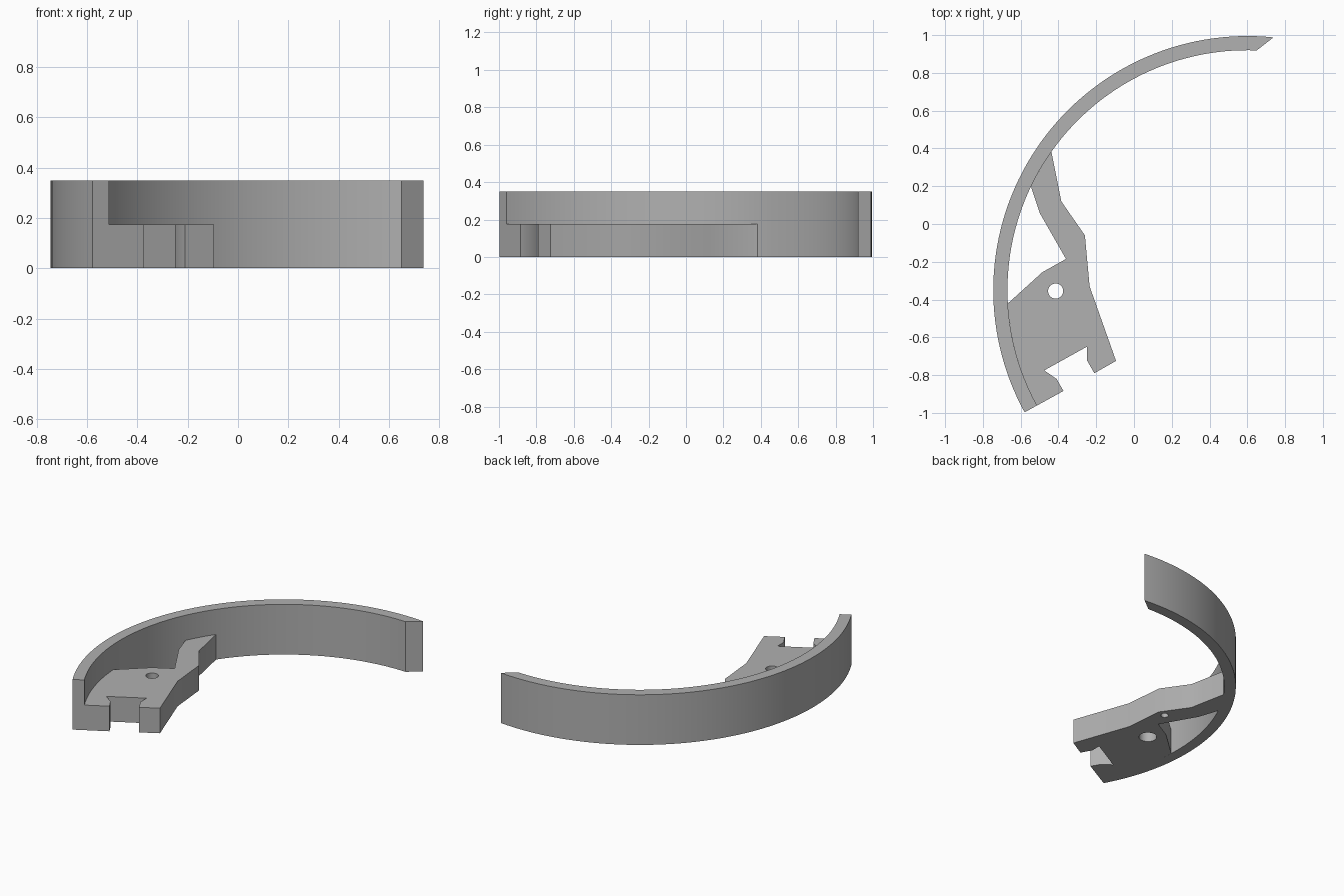
import bpy, bmesh, math
from mathutils import Vector

if "Cube" in bpy.data.objects:
    bpy.data.objects.remove(bpy.data.objects["Cube"])

CENTRE = Vector((0.6, -0.35))
OUTER, INNER = 1.345, 1.27
HEIGHT, PLATE_TOP = 0.35, 0.175
FOOT = 208.75  # angle of the band's front end

grey = bpy.data.materials.new("plain_grey")
grey.use_nodes = True
colour = (0.44, 0.44, 0.44, 1)
grey.diffuse_color = colour
grey.node_tree.nodes["Principled BSDF"].inputs["Base Color"].default_value = colour


def polar(radius, degrees):
    a = math.radians(degrees)
    return CENTRE + radius * Vector((math.cos(a), math.sin(a)))


def arc(radius, start, end, steps):
    return [polar(radius, start + (end - start) * i / steps) for i in range(steps + 1)]


def extrude_outline(name, points, top):
    bm = bmesh.new()
    face = bm.faces.new([bm.verts.new((p[0], p[1], 0)) for p in points])
    out = bmesh.ops.extrude_face_region(bm, geom=[face])
    moved = [v for v in out["geom"] if isinstance(v, bmesh.types.BMVert)]
    bmesh.ops.translate(bm, verts=moved, vec=(0, 0, top))
    bmesh.ops.recalc_face_normals(bm, faces=bm.faces)
    mesh = bpy.data.meshes.new(name)
    bm.to_mesh(mesh)
    bm.free()
    mesh.materials.append(grey)
    ob = bpy.data.objects.new(name, mesh)
    bpy.context.collection.objects.link(ob)
    return ob


def activate(ob):
    bpy.ops.object.select_all(action="DESELECT")
    ob.select_set(True)
    bpy.context.view_layer.objects.active = ob


def drill(ob, x, y, radius, bottom, top):
    bpy.ops.mesh.primitive_cylinder_add(vertices=32, radius=radius, depth=top - bottom,
                                        location=(x, y, (top + bottom) / 2))
    cutter = bpy.context.object
    cutter.hide_render = True
    cutter.data.materials.append(grey)
    mod = ob.modifiers.new("hole", "BOOLEAN")
    mod.operation, mod.solver, mod.object = "DIFFERENCE", "EXACT", cutter
    activate(ob)
    bpy.ops.object.modifier_apply(modifier=mod.name)
    bpy.data.objects.remove(cutter)


# Curved band with a slanted back tip
band = extrude_outline(
    "curved_band",
    arc(OUTER, 84.1, FOOT, 64) + arc(INNER, FOOT, 87.75, 64), HEIGHT)

# Mounting plate with a forked front and an arm bracing the band
right_edge = [(-0.385, 0.12), (-0.26, -0.06), (-0.235, -0.33), (-0.095, -0.725)]
fork = [(-0.21, -0.79), (-0.25, -0.72), (-0.25, -0.65), (-0.475, -0.775), (-0.41, -0.82)]
inner_gap = [(-0.485, -0.255), (-0.36, -0.185), (-0.5, 0.06)]
plate = extrude_outline(
    "mounting_plate",
    right_edge + fork + [polar(1.11, FOOT)]
    + arc(INNER, FOOT, 183.2, 14) + inner_gap + arc(INNER, 154.4, 144.75, 6),
    PLATE_TOP)

# Through hole, wider from below, and a small blind hole under the elbow
drill(plate, -0.415, -0.355, 0.04, -0.1, 0.3)
drill(plate, -0.415, -0.355, 0.058, -0.1, 0.09)
drill(plate, -0.318, -0.07, 0.025, -0.1, 0.1)

for ob in (band, plate):
    activate(ob)
    bpy.ops.object.shade_smooth_by_angle(angle=math.radians(30))
